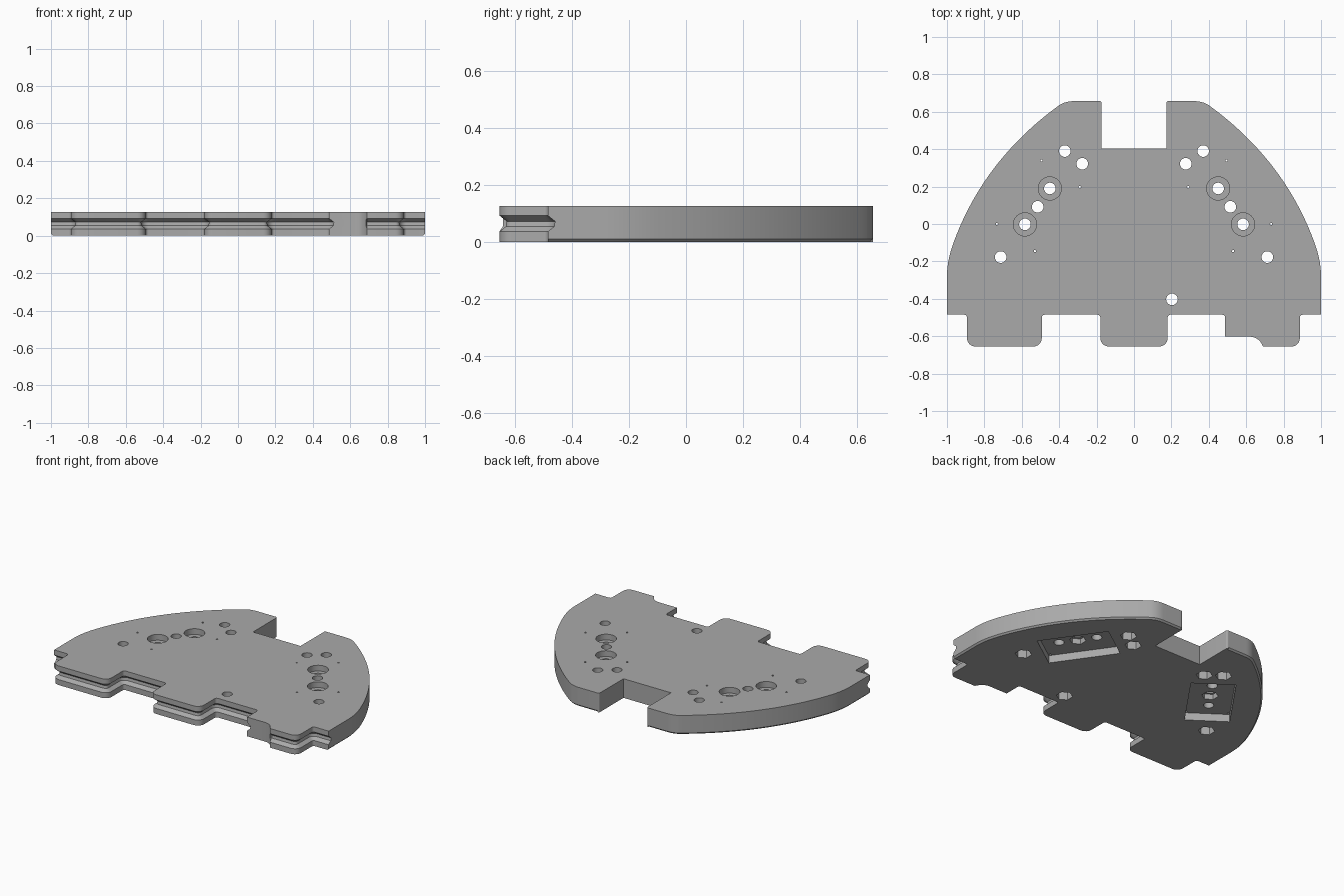
import bpy, bmesh, math
from mathutils import Vector, Matrix

old = bpy.data.objects.get("Cube")
if old:
    bpy.data.objects.remove(old, do_unlink=True)

HEIGHT = 0.126

grey = bpy.data.materials.new("plain grey")
grey.use_nodes = True
grey.diffuse_color = (0.4, 0.4, 0.4, 1)
grey.node_tree.nodes["Principled BSDF"].inputs["Base Color"].default_value = (0.4, 0.4, 0.4, 1)


def bezier(a, b, c, steps):
    a, b, c = Vector(a), Vector(b), Vector(c)
    return [a * (1 - t) ** 2 + b * 2 * t * (1 - t) + c * t * t
            for t in (i / steps for i in range(steps + 1))]


def rounded(corners, steps=6):
    """Polyline whose inner corners (x, y, radius) become right-angle fillets."""
    out = [Vector(corners[0][:2])]
    for before, here, after in zip(corners, corners[1:], corners[2:]):
        p, r = Vector(here[:2]), here[2]
        if r == 0:
            out.append(p)
            continue
        u = (Vector(before[:2]) - p).normalized()
        v = (Vector(after[:2]) - p).normalized()
        for i in range(steps + 1):
            a = math.pi / 2 * i / steps
            out.append(p + u * r * (1 - math.sin(a)) + v * r * (1 - math.cos(a)))
    out.append(Vector(corners[-1][:2]))
    return out


def inward(path):
    """Mitred inward direction at each point of a counter-clockwise path."""
    normals = [Vector((a.y - b.y, b.x - a.x)).normalized() for a, b in zip(path, path[1:])]
    result = [normals[0]]
    for m, n in zip(normals, normals[1:]):
        s = (m + n).normalized()
        result.append(s / max(s.dot(n), 0.5))
    return result + [normals[-1]]


# Outline paths, counter-clockwise from the front right corner
LEDGE, TIP, BIG, SMALL = -0.485, -0.655, 0.045, 0.015


def tab(x0, x1):
    return [(x0, LEDGE, SMALL), (x0, TIP, BIG), (x1, TIP, BIG), (x1, LEDGE, SMALL)]


front_long = rounded([(-1, LEDGE)] + tab(-0.893, -0.493) + tab(-0.18, 0.18)
                     + [(0.487, LEDGE, SMALL), (0.487, -0.602)])
step = [front_long[-1]] + bezier((0.62, -0.602), (0.67, -0.605), (0.69, TIP), 8)
front_short = rounded([(0.69, TIP), (0.887, TIP, BIG), (0.887, LEDGE, SMALL), (1, LEDGE)])
side = ([Vector((1, LEDGE))]
        + bezier((1, -0.28), (1, -0.196), (0.965, -0.1), 8)
        + bezier((0.965, -0.1), (0.804, 0.342), (0.4, 0.635), 32)[1:]
        + bezier((0.4, 0.635), (0.366, 0.657), (0.32, 0.657), 8)[1:]
        + [Vector((0.185, 0.657))])
slot = rounded([(0.185, 0.657), (0.173, 0.657, 0.01), (0.173, 0.403, 0),
                (-0.173, 0.403, 0), (-0.173, 0.657, 0.01), (-0.185, 0.657)])
mirror_side = [Vector((-p.x, p.y)) for p in reversed(side)]

# Merge the paths, giving each point a groove and a chamfer direction
outline = []
for path, kind in ((front_long, "groove"), (step, ""), (front_short, "groove"),
                   (side, "chamfer"), (slot, ""), (mirror_side, "chamfer")):
    for p, n in zip(path, inward(path)):
        if outline and (outline[-1]["p"] - p).length < 1e-5:
            point = outline[-1]
        elif outline and (outline[0]["p"] - p).length < 1e-5:
            point = outline[0]
        else:
            point = {"p": p}
            outline.append(point)
        if kind:
            point[kind] = n

# Plate: stacked outlines of (height, groove depth, chamfer depth)
layers = [(0, 0, 0.01), (0.01, 0, 0), (0.036, 0, 0), (0.054, 0.022, 0),
          (0.072, 0.025, 0), (0.092, 0, 0), (HEIGHT, 0, 0)]
zero = Vector((0, 0))
bm = bmesh.new()
rings = []
for z, groove, chamfer in layers:
    ring = []
    for point in outline:
        q = point["p"] + point.get("groove", zero) * groove + point.get("chamfer", zero) * chamfer
        ring.append(bm.verts.new((q.x, q.y, z)))
    rings.append(ring)
for low, high in zip(rings, rings[1:]):
    for i in range(len(low)):
        j = (i + 1) % len(low)
        bm.faces.new((low[i], low[j], high[j], high[i]))
bm.faces.new(list(reversed(rings[0])))
bm.faces.new(rings[-1])
bmesh.ops.recalc_face_normals(bm, faces=bm.faces)
mesh = bpy.data.meshes.new("base_plate")
bm.to_mesh(mesh)
bm.free()
plate = bpy.data.objects.new("base_plate", mesh)
bpy.context.collection.objects.link(plate)
mesh.materials.append(grey)


def cut(name, build):
    """Subtract one set of separate cutters from the plate."""
    bm = bmesh.new()
    build(bm)
    m = bpy.data.meshes.new(name)
    bm.to_mesh(m)
    bm.free()
    m.materials.append(grey)
    tool = bpy.data.objects.new(name, m)
    tool.hide_render = True
    bpy.context.collection.objects.link(tool)
    mod = plate.modifiers.new(name, "BOOLEAN")
    mod.operation, mod.solver, mod.object = "DIFFERENCE", "EXACT", tool
    bpy.context.view_layer.update()
    done = plate.evaluated_get(bpy.context.evaluated_depsgraph_get())
    result = bpy.data.meshes.new_from_object(done)
    plate.modifiers.clear()
    plate.data = result
    bpy.data.objects.remove(tool, do_unlink=True)


def drill(bm, x, y, r, z0, z1, sides=32):
    bmesh.ops.create_cone(bm, cap_ends=True, segments=sides, radius1=r, radius2=r,
                          depth=z1 - z0, matrix=Matrix.Translation((x, y, (z0 + z1) / 2)))


def both(points):
    return [(s * x, y) for x, y in points for s in (1, -1)]


bolts = both([(0.37, 0.39), (0.277, 0.322), (0.713, -0.177)]) + [(0.203, -0.403)]
middle = both([(0.515, 0.092)])
bored = both([(0.45, 0.19), (0.583, -0.002)])
pins = both([(0.495, 0.34), (0.29, 0.197), (0.733, 0), (0.53, -0.145)])


# Underside sensor pockets, set at an angle
def pockets(bm):
    for s in (1, -1):
        place = (Matrix.Translation((s * 0.513, 0.097, 0.02))
                 @ Matrix.Rotation(s * math.radians(125), 4, "Z")
                 @ Matrix.Diagonal((0.44, 0.27, 0.06, 1)))
        bmesh.ops.create_cube(bm, size=1, matrix=place)


# Wide bores from above
def counterbores(bm):
    for x, y in bored:
        drill(bm, x, y, 0.062, 0.088, 0.2)


# Hexagonal nut pockets from below
def nut_pockets(bm):
    for x, y in bolts:
        drill(bm, x, y, 0.05, -0.1, 0.06, 6)
    for x, y in middle:
        drill(bm, x, y, 0.05, -0.1, 0.085, 6)


# Through holes
def holes(bm):
    for x, y in bolts + middle + bored:
        drill(bm, x, y, 0.031, -0.1, 0.2)
    for x, y in pins:
        drill(bm, x, y, 0.006, 0.03, 0.2, 12)


for name, build in (("pocket_cutter", pockets), ("bore_cutter", counterbores),
                    ("nut_cutter", nut_pockets), ("hole_cutter", holes)):
    cut(name, build)

# Smooth the curved walls, keep the edges sharp
bpy.ops.object.select_all(action="DESELECT")
plate.select_set(True)
bpy.context.view_layer.objects.active = plate
bpy.ops.object.shade_smooth_by_angle(angle=math.radians(25))
